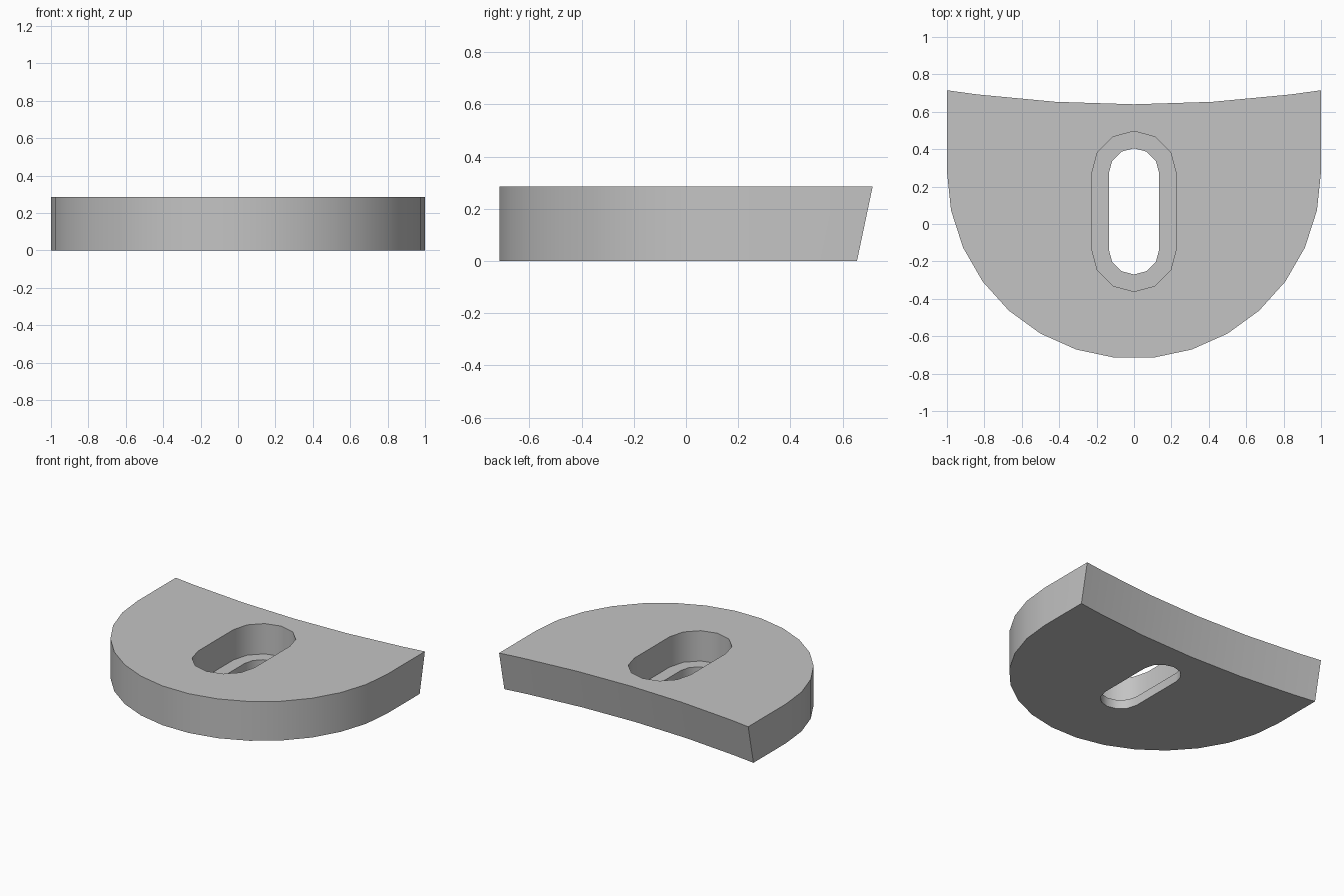
import bpy, bmesh
from math import sin, cos, radians, sqrt

cube = bpy.data.objects.get("Cube")
if cube:
    bpy.data.objects.remove(cube)

HEIGHT, LEDGE = 0.285, 0.065
ARC_Y = 0.28        # centre of the round front
BACK_R = 6.7        # radius of the hollow back edge


def plate_outline(back_mid):
    """Half disc at the front, straight sides, shallow hollow back."""
    pts = [(-1, ARC_Y)]
    pts += [(sin(radians(a)), ARC_Y - cos(radians(a))) for a in range(-78, 79, 12)]
    pts += [(1, ARC_Y)]
    for x in (1, 0.837, 0.42, 0, -0.42, -0.837, -1):
        pts.append((x, back_mid + BACK_R - sqrt(BACK_R ** 2 - x * x)))
    return pts


def slot_outline(r):
    """Long slot with faceted round ends."""
    pts = []
    for start, cy in ((0, 0.27), (180, -0.135)):
        for a in range(start, start + 181, 30):
            pts.append((r * cos(radians(a)), cy + r * sin(radians(a))))
    return pts


bm = bmesh.new()


def ring(pts, z):
    verts = [bm.verts.new((x, y, z)) for x, y in pts]
    return [bm.edges.new((v, verts[i - 1])) for i, v in enumerate(verts)], verts


def wall(a, b):
    for i in range(len(a)):
        bm.faces.new((a[i - 1], a[i], b[i], b[i - 1]))


# Rings of the plate, the wide recess and the narrow through slot
top_e, top_v = ring(plate_outline(0.64), HEIGHT)
base_e, base_v = ring(plate_outline(0.58), 0)
recess_e, recess_v = ring(slot_outline(0.226), HEIGHT)
ledge_e, ledge_v = ring(slot_outline(0.226), LEDGE)
lip_e, lip_v = ring(slot_outline(0.135), LEDGE)
hole_e, hole_v = ring(slot_outline(0.135), 0)

# Walls, ledge, then the flat top and bottom around the slot
for a, b in ((base_v, top_v), (recess_v, ledge_v), (ledge_v, lip_v), (lip_v, hole_v)):
    wall(a, b)
for edges in (top_e + recess_e, base_e + hole_e):
    bmesh.ops.triangle_fill(bm, use_beauty=True, edges=edges)
bmesh.ops.recalc_face_normals(bm, faces=bm.faces)

mesh = bpy.data.meshes.new("slotted_plate")
bm.to_mesh(mesh)
bm.free()
plate = bpy.data.objects.new("slotted_plate", mesh)
bpy.context.collection.objects.link(plate)

# Plain grey material
grey = bpy.data.materials.new("light_grey")
grey.use_nodes = True
colour = (0.55, 0.55, 0.55, 1)
grey.diffuse_color = colour
grey.node_tree.nodes["Principled BSDF"].inputs["Base Color"].default_value = colour
mesh.materials.append(grey)

# Smooth round walls, sharp rims
bpy.ops.object.select_all(action='DESELECT')
plate.select_set(True)
bpy.context.view_layer.objects.active = plate
bpy.ops.object.shade_smooth_by_angle(angle=radians(35))
